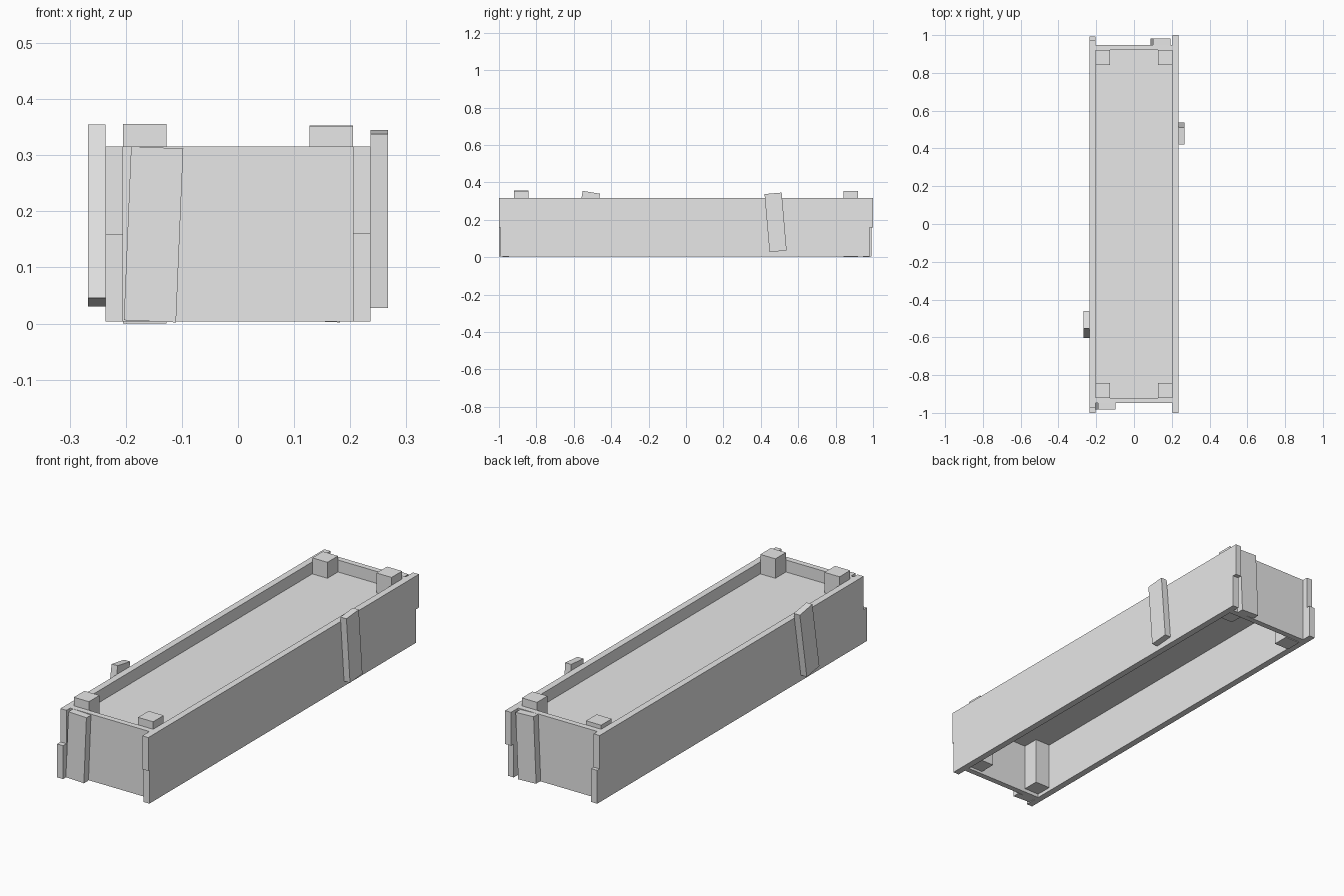
import bpy
import bmesh
from math import radians
from mathutils import Matrix, Vector

cube = bpy.data.objects.get("Cube")
if cube:
    bpy.data.objects.remove(cube, do_unlink=True)

grey = bpy.data.materials.new("plain_grey")
grey.use_nodes = True
grey.diffuse_color = (0.8, 0.8, 0.8, 1)
grey.node_tree.nodes["Principled BSDF"].inputs["Base Color"].default_value = (0.8, 0.8, 0.8, 1)


def box(name, low, high, tilt=0, axis="X"):
    """Box between two corners, tilted in degrees about its own centre."""
    low, high = Vector(low), Vector(high)
    bm = bmesh.new()
    bmesh.ops.create_cube(bm, size=1, matrix=Matrix.Diagonal((*(high - low), 1)))
    bmesh.ops.rotate(bm, verts=bm.verts, matrix=Matrix.Rotation(radians(tilt), 3, axis))
    mesh = bpy.data.meshes.new(name)
    bm.to_mesh(mesh)
    bm.free()
    mesh.materials.append(grey)
    obj = bpy.data.objects.new(name, mesh)
    obj.location = (low + high) / 2
    bpy.context.collection.objects.link(obj)
    return obj


BOTTOM, MIDDLE, TOP = 0.004, 0.16, 0.316
INNER, OUTER = 0.205, 0.236

# Long walls: an upper and a lower board with slightly uneven ends
for name, side, upper, lower in (
    ("left", 1, (-1, 1), (-0.992, 0.98)),
    ("right", -1, (-0.975, 0.975), (-1, 0.993)),
):
    x0, x1 = sorted((side * INNER, side * OUTER))
    box(name + "_upper_board", (x0, upper[0], MIDDLE), (x1, upper[1], TOP))
    box(name + "_lower_board", (x0, lower[0], BOTTOM), (x1, lower[1], MIDDLE))

# End walls
for name, side in (("front", -1), ("back", 1)):
    y0, y1 = sorted((side * 0.92, side * 0.947))
    box(name + "_wall", (-INNER, y0, BOTTOM), (INNER, y1, TOP))

# Corner posts of uneven height
for name, sx, sy, top in (
    ("front_left", 1, -1, 0.351),
    ("front_right", -1, -1, 0.356),
    ("back_left", 1, 1, 0.353),
    ("back_right", -1, 1, 0.335),
):
    x0, x1 = sorted((sx * 0.127, sx * INNER))
    y0, y1 = sorted((sy * 0.842, sy * 0.92))
    box(name + "_post", (x0, y0, top - 0.335), (x1, y1, top))

# Soil panel filling the box near the rim
box("soil_panel", (-INNER, -0.92, 0.243), (INNER, 0.92, 0.26))

# Crooked cleats nailed on the ends and on the long walls
box("front_cleat", (-0.197, -0.981, 0.004), (-0.104, -0.947, 0.314), 2.4, "Y")
box("back_cleat", (0.095, 0.947, 0.004), (0.188, 0.981, 0.314), 2.4, "Y")
box("left_cleat", (OUTER, 0.433, 0.031), (0.267, 0.525, 0.342), 4.9)
box("right_cleat", (-0.267, -0.579, 0.036), (-OUTER, -0.485, 0.349), -9.5)
